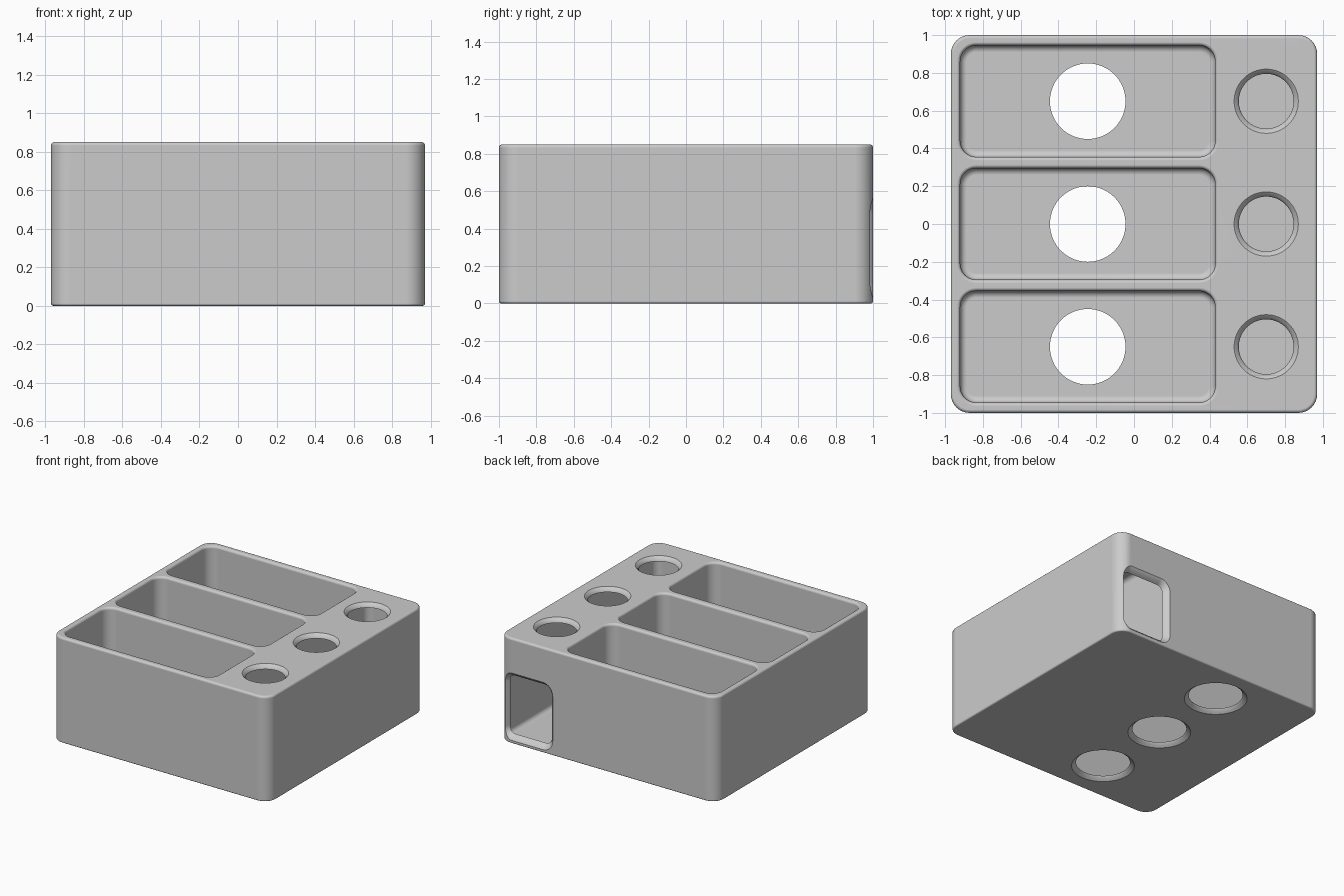
import bpy, bmesh, math
from mathutils import Matrix

cube = bpy.data.objects.get("Cube")
if cube:
    bpy.data.objects.remove(cube, do_unlink=True)

grey = bpy.data.materials.new("plain grey")
grey.use_nodes = True
COLOUR = (0.6, 0.6, 0.6, 1)
grey.diffuse_color = COLOUR
grey.node_tree.nodes["Principled BSDF"].inputs["Base Color"].default_value = COLOUR


def outline(hx, hy, r, steps):
    """Rounded rectangle around the origin, anticlockwise."""
    points = []
    for quarter, (sx, sy) in enumerate([(1, 1), (-1, 1), (-1, -1), (1, -1)]):
        for i in range(steps + 1):
            a = math.pi / 2 * (quarter + i / steps)
            points.append((sx * (hx - r) + r * math.cos(a),
                           sy * (hy - r) + r * math.sin(a)))
    return points


def fillet(level, size, reach, side, steps=5):
    """Quarter round profile: (level, outline offset) pairs, starting at the flat end."""
    angles = [math.pi / 2 * i / steps for i in range(steps + 1)]
    return [(level + side * size * (1 - math.cos(a)), reach * (math.sin(a) - 1)) for a in angles]


def loft(name, centre, hx, hy, r, sections, steps=8, matrix=None):
    """Solid through rounded rectangles at each (height, offset)."""
    bm = bmesh.new()
    rings = []
    for z, off in sections:
        ring = outline(hx + off, hy + off, max(r + off, 0.005), steps)
        rings.append([bm.verts.new((x, y, z)) for x, y in ring])
    for low, high in zip(rings, rings[1:]):
        for i in range(len(low)):
            j = (i + 1) % len(low)
            bm.faces.new((low[i], low[j], high[j], high[i]))
    bm.faces.new(rings[0][::-1])
    bm.faces.new(rings[-1])
    bmesh.ops.remove_doubles(bm, verts=bm.verts, dist=0.0001)
    if matrix:
        bmesh.ops.transform(bm, matrix=matrix, verts=bm.verts)
    bmesh.ops.translate(bm, vec=centre, verts=bm.verts)
    bmesh.ops.recalc_face_normals(bm, faces=bm.faces)
    mesh = bpy.data.meshes.new(name)
    bm.to_mesh(mesh)
    bm.free()
    mesh.materials.append(grey)
    obj = bpy.data.objects.new(name, mesh)
    bpy.context.collection.objects.link(obj)
    return obj


# Outer block with softened top and bottom rims
TOP = 0.85
FLOOR = 0.03
body = loft("organiser_body", (0, 0, 0), 0.97, 1.0, 0.1,
            fillet(0, 0.012, 0.012, 1) + fillet(TOP, 0.018, 0.018, -1)[::-1])

cutters = []
for y in (-0.65, 0, 0.65):
    # Open tray with rounded floor edge and flared rim
    rim = [(TOP - 0.02 + 0.02 * math.sin(a), 0.018 * (1 - math.cos(a)))
           for a in (math.pi / 8 * i for i in range(5))]
    cutters.append(loft("tray_cutter", (-0.245, y, 0), 0.675, 0.295, 0.085,
                        fillet(FLOOR, 0.035, 0.035, 1) + rim + [(TOP + 0.1, 0.018)]))
    # Finger hole through the tray floor, wider underneath
    cutters.append(loft("floor_hole_cutter", (-0.245, y, 0), 0.2, 0.2, 0.2,
                        [(-0.05, 0.033), (0, 0.033), (0.01, 0.02),
                         (0.02, 0.007), (FLOOR, 0), (0.1, 0)], steps=16))
    # Round port in the top of the side chamber
    cutters.append(loft("port_cutter", (0.7, y, 0), 0.145, 0.145, 0.145,
                        [(0.7, 0), (TOP - 0.03, 0), (TOP - 0.014, 0.008),
                         (TOP, 0.025), (TOP + 0.1, 0.025)], steps=16))

# Hidden chamber running the full depth under the ports
chamber = fillet(FLOOR, 0.035, 0.035, 1) + fillet(0.815, 0.035, 0.035, -1)[::-1]
cutters.append(loft("chamber_cutter", (0.71, 0, 0), 0.225, 0.955, 0.06, chamber))

# Flared doorway in the back of the chamber
turn = Matrix.Rotation(-math.pi / 2, 4, "X")
cutters.append(loft("doorway_cutter", (0.717, 0, 0.297), 0.187, 0.232, 0.05,
                    [(0.85, 0), (0.94, 0), (0.955, 0.004), (0.975, 0.014),
                     (0.99, 0.026), (1.0, 0.04), (1.1, 0.04)], matrix=turn))

bpy.ops.object.select_all(action="DESELECT")
bpy.context.view_layer.objects.active = body
body.select_set(True)
for cutter in cutters:
    cut = body.modifiers.new("cut", "BOOLEAN")
    cut.operation = "DIFFERENCE"
    cut.solver = "EXACT"
    cut.object = cutter
    bpy.ops.object.modifier_apply(modifier=cut.name)
    bpy.data.objects.remove(cutter, do_unlink=True)

bpy.ops.object.shade_smooth_by_angle(angle=math.radians(32))
soften = body.modifiers.new("even_shading", "WEIGHTED_NORMAL")
soften.keep_sharp = True
